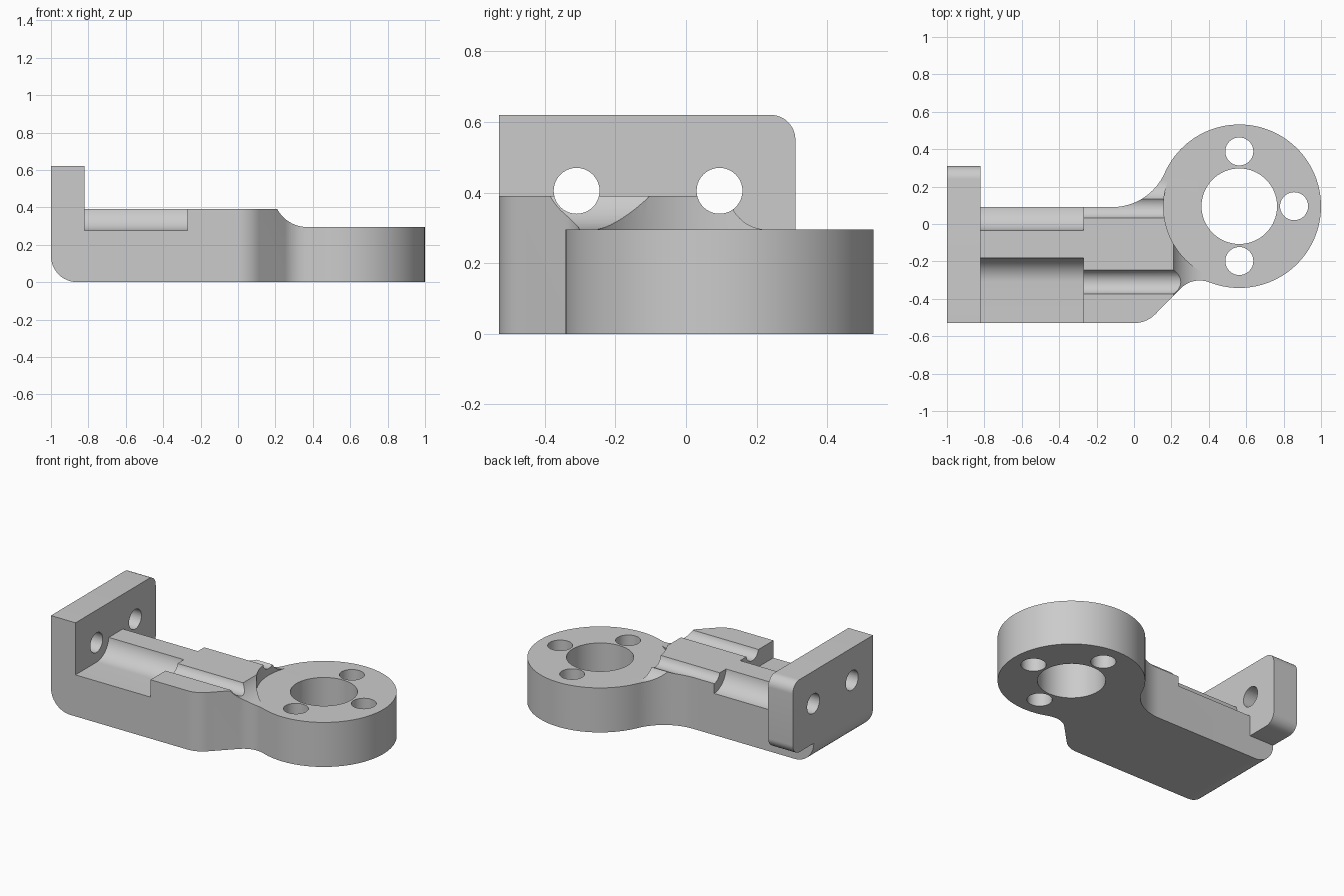
import bpy, bmesh
from math import cos, sin, radians

if "Cube" in bpy.data.objects:
    bpy.data.objects.remove(bpy.data.objects["Cube"])

grey = bpy.data.materials.new("plain grey")
grey.use_nodes = True
colour = (0.6, 0.6, 0.6, 1)
grey.diffuse_color = colour
grey.node_tree.nodes["Principled BSDF"].inputs["Base Color"].default_value = colour


def arc(cx, cy, r, start, end, steps=12):
    """Points along an arc, angles in degrees."""
    angles = [radians(start + (end - start) * i / steps) for i in range(steps + 1)]
    return [(cx + r * cos(a), cy + r * sin(a)) for a in angles]


def prism(name, points, axis, low, high):
    """Extrude a closed 2D profile along an axis."""
    place = {"x": lambda u, v, d: (d, u, v),
             "y": lambda u, v, d: (u, d, v),
             "z": lambda u, v, d: (u, v, d)}[axis]
    bm = bmesh.new()
    rings = [[bm.verts.new(place(u, v, d)) for u, v in points] for d in (low, high)]
    for ring in rings:
        bm.faces.new(ring)
    n = len(points)
    for i in range(n):
        j = (i + 1) % n
        bm.faces.new((rings[0][i], rings[0][j], rings[1][j], rings[1][i]))
    bmesh.ops.recalc_face_normals(bm, faces=bm.faces)
    mesh = bpy.data.meshes.new(name)
    bm.to_mesh(mesh)
    bm.free()
    mesh.materials.append(grey)
    obj = bpy.data.objects.new(name, mesh)
    bpy.context.collection.objects.link(obj)
    return obj


def rod(name, u, v, r, axis, low, high, steps=64):
    return prism(name, arc(u, v, r, 0, 360, steps)[:-1], axis, low, high)


def combine(target, tool, operation="DIFFERENCE"):
    """Apply a boolean and discard the tool."""
    tool.hide_render = True
    mod = target.modifiers.new(tool.name, "BOOLEAN")
    mod.operation = operation
    mod.solver = "EXACT"
    mod.object = tool
    bpy.context.view_layer.objects.active = target
    bpy.ops.object.modifier_apply(modifier=mod.name)
    bpy.data.objects.remove(tool)


RING = (0.563, 0.095)
RING_R = 0.437
FRONT = -0.53
BACK = 0.09
ARM_TOP = 0.39
RING_TOP = 0.295
BOLT_Z = 0.405
BOLT_Y = (-0.31, 0.095)

# Arm and ring share one filleted plan outline
outline = ([(-1, FRONT)]
           + arc(0, FRONT + 0.16, 0.16, -90, -45)
           + arc(0.351, -0.443, 0.141, 135, 68.5)
           + arc(*RING, RING_R, -111.5, 156.1, 80)[1:]
           + arc(-0.117, 0.397, 0.307, -23.9, -90, 16)[1:]
           + [(-1, BACK)])
bracket = prism("bracket", outline, "z", 0, ARM_TOP)

# Rounded lower end of the arm
corner = [(-1.1, -0.1), (-0.86, -0.1)] + arc(-0.86, 0.14, 0.14, 270, 180) + [(-1.1, 0.14)]
combine(bracket, prism("corner_cutter", corner, "y", -1, 1))

# Concave step from the arm down to the ring
step = arc(0.37, RING_TOP + 0.182, 0.182, 200, 270, 20) + [(1.2, RING_TOP), (1.2, 0.6), (0.19, 0.6)]
combine(bracket, prism("step_cutter", step, "y", -1, 1))
combine(bracket, rod("ring_clearance", *RING, 0.405, "z", RING_TOP, 0.6, 96))
flare = arc(0.23, RING_TOP + 0.11, 0.11, 180, 270) + [(0.7, RING_TOP), (0.7, 0.6), (0.12, 0.6)]
combine(bracket, prism("flare_cutter", flare, "x", -0.2, 0.5))

# Wide channels beside the flange, the front one open to the side
front_channel = ([(-0.8, BOLT_Z - 0.13)] + arc(BOLT_Y[0], BOLT_Z, 0.13, -90, 0)
                 + [(BOLT_Y[0] + 0.13, 0.6), (-0.8, 0.6)])
combine(bracket, prism("front_channel", front_channel, "x", -0.82, -0.27))
combine(bracket, rod("back_channel", BOLT_Y[1], BOLT_Z, 0.13, "x", -0.82, -0.27))

# Upright flange with rounded back corners
plate = ([(FRONT, 0.14)] + arc(0.24, 0.21, 0.07, -90, 0)
         + arc(0.24, 0.55, 0.07, 0, 90) + [(FRONT, 0.62)])
combine(bracket, prism("flange", plate, "x", -1, -0.82), "UNION")

# Bolt holes running on as narrow grooves in the arm
for y in BOLT_Y:
    combine(bracket, rod("bolt_hole", y, BOLT_Z, 0.065, "x", -1.1, 0.5, 40))

# Ring bore and three screw holes
combine(bracket, rod("bore", *RING, 0.202, "z", -0.1, 0.6))
for dx, dy in ((0, 1), (1, 0), (0, -1)):
    combine(bracket, rod("screw_hole", RING[0] + dx * 0.293, RING[1] + dy * 0.293,
                         0.075, "z", -0.1, 0.6, 40))

bpy.ops.object.select_all(action="DESELECT")
bracket.select_set(True)
bpy.context.view_layer.objects.active = bracket
bpy.ops.object.shade_smooth_by_angle(angle=radians(25))
